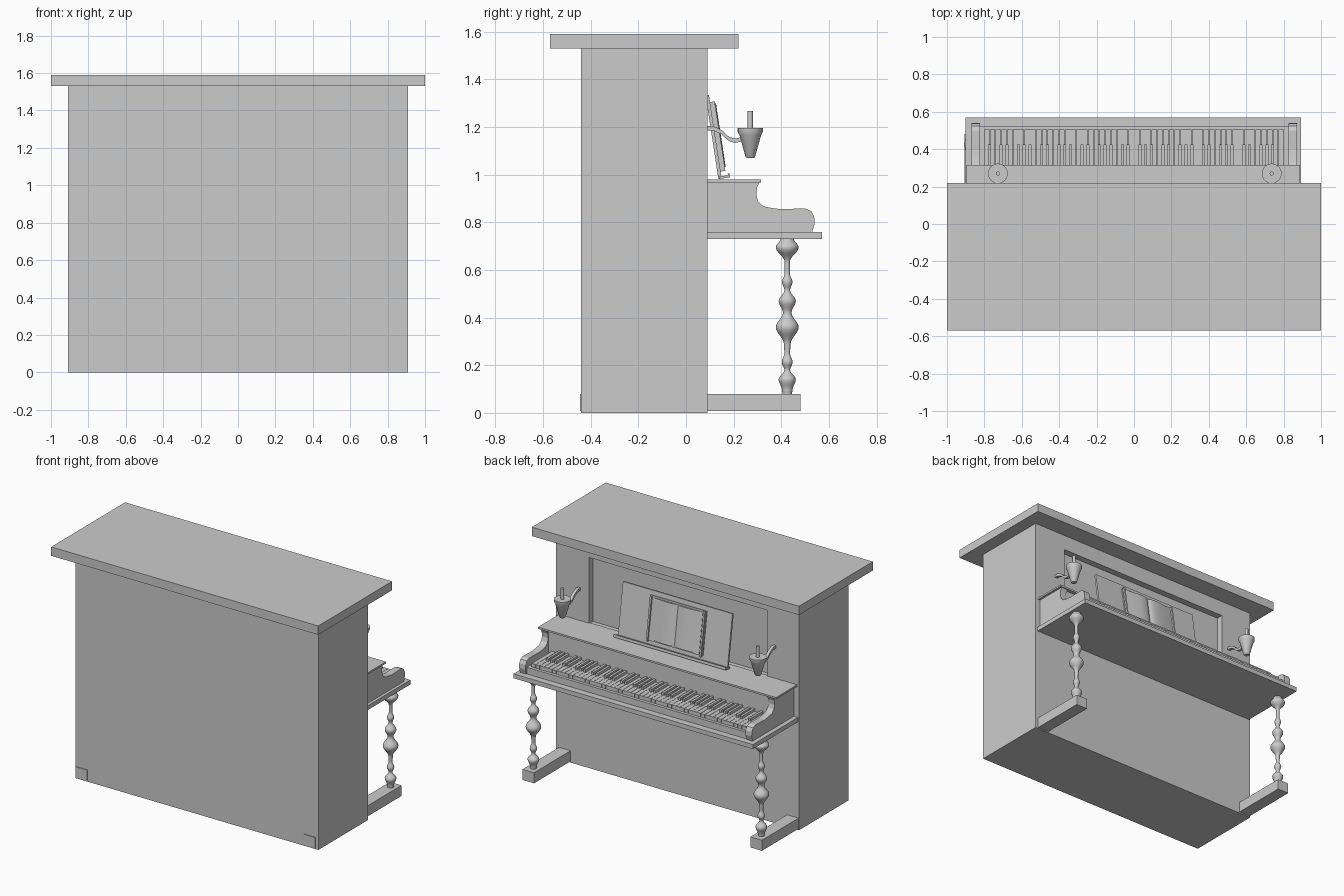
import bpy, bmesh, math
from mathutils import Vector, Matrix

if "Cube" in bpy.data.objects:
    bpy.data.objects.remove(bpy.data.objects["Cube"])


def finish(name, bm, smooth=False):
    bmesh.ops.recalc_face_normals(bm, faces=bm.faces[:])
    me = bpy.data.meshes.new(name)
    bm.to_mesh(me)
    bm.free()
    ob = bpy.data.objects.new(name, me)
    bpy.context.collection.objects.link(ob)
    if smooth:
        bpy.ops.object.select_all(action='DESELECT')
        bpy.context.view_layer.objects.active = ob
        ob.select_set(True)
        bpy.ops.object.shade_smooth_by_angle(angle=math.radians(40))
    return ob


def add_box(bm, x0, x1, y0, y1, z0, z1):
    m = (Matrix.Translation(((x0 + x1) / 2, (y0 + y1) / 2, (z0 + z1) / 2))
         @ Matrix.Diagonal((x1 - x0, y1 - y0, z1 - z0, 1)))
    bmesh.ops.create_cube(bm, size=1, matrix=m)


def box(name, *dims):
    bm = bmesh.new()
    add_box(bm, *dims)
    return finish(name, bm)


def extrude(name, pts, vec, smooth=False):
    bm = bmesh.new()
    f = bm.faces.new([bm.verts.new(p) for p in pts])
    r = bmesh.ops.extrude_face_region(bm, geom=[f])
    bmesh.ops.translate(bm, vec=vec, verts=[v for v in r['geom'] if isinstance(v, bmesh.types.BMVert)])
    return finish(name, bm, smooth)


def lathe(name, prof, x, y, seg=24):
    bm = bmesh.new()
    rings = [[bm.verts.new((x + r * math.cos(2 * math.pi * i / seg),
                            y + r * math.sin(2 * math.pi * i / seg), z)) for i in range(seg)]
             for z, r in prof]
    for a, b in zip(rings, rings[1:]):
        for i in range(seg):
            j = (i + 1) % seg
            bm.faces.new((a[i], a[j], b[j], b[i]))
    bm.faces.new(rings[0])
    bm.faces.new(rings[-1])
    return finish(name, bm, True)


def ease(prof, n=6):
    # rounded bulges and necks between the given radii
    out = []
    for (z0, r0), (z1, r1) in zip(prof, prof[1:]):
        for k in range(n):
            t = k / n
            out.append((z0 + (z1 - z0) * t, r0 + (r1 - r0) * (1 - math.cos(math.pi * t)) / 2))
    return out + [prof[-1]]


# cabinet with recessed upper panel
body = box("cabinet", -0.91, 0.91, -0.44, 0.09, 0, 1.53)
cutter = box("recess_cutter", -0.67, 0.665, 0.045, 0.2, 0.975, 1.425)
mod = body.modifiers.new("recess", 'BOOLEAN')
mod.object = cutter
mod.operation = 'DIFFERENCE'
mod.solver = 'EXACT'
bpy.context.view_layer.objects.active = body
bpy.ops.object.modifier_apply(modifier=mod.name)
bpy.data.objects.remove(cutter)
box("lid", -1, 1, -0.57, 0.22, 1.53, 1.59)

# keyboard housing
box("key_bed", -0.9, 0.892, 0.08, 0.57, 0.73, 0.76)
box("shelf", -0.895, 0.888, 0.08, 0.315, 0.968, 0.98)
box("fallboard", -0.83, 0.83, 0.26, 0.29, 0.76, 0.97)
box("key_slip", -0.83, 0.83, 0.29, 0.525, 0.76, 0.805)
cheek = [(0.08, 0.76), (0.53, 0.76), (0.54, 0.795), (0.538, 0.825), (0.525, 0.848), (0.50, 0.858),
         (0.45, 0.857), (0.40, 0.855), (0.36, 0.86), (0.325, 0.867), (0.303, 0.888),
         (0.295, 0.915), (0.298, 0.945), (0.31, 0.97), (0.08, 0.97)]
for side, x in (("left", -0.87), ("right", 0.825)):
    extrude("cheek_" + side, [(x, y, z) for y, z in cheek], (0.047, 0, 0))

# keys: 52 white, black ones in groups of two and three
bw, bb = bmesh.new(), bmesh.new()
w = 1.606 / 52
for i in range(52):
    x = -0.803 + i * w
    add_box(bw, x + 0.001, x + w - 0.001, 0.285, 0.505, 0.80, 0.83)
    if i < 51 and i % 7 not in (1, 4):
        add_box(bb, x + w - 0.008, x + w + 0.008, 0.285, 0.425, 0.825, 0.848)
finish("white_keys", bw)
finish("black_keys", bb)

# feet and turned legs
leg = ease([(0.08, 0.02), (0.095, 0.022), (0.14, 0.036), (0.18, 0.012), (0.213, 0.023), (0.25, 0.012),
            (0.29, 0.014), (0.36, 0.048), (0.42, 0.018), (0.47, 0.036), (0.515, 0.012), (0.55, 0.022),
            (0.585, 0.011), (0.635, 0.011), (0.695, 0.048), (0.73, 0.028)])
for side, x in (("left", -0.862), ("right", 0.845)):
    box("foot_" + side, x - 0.043, x + 0.043, -0.445, 0.48, 0.008, 0.08)
    lathe("leg_" + side, leg, x, 0.425)

# candle holders: cup, candle and curved bracket
cup = [(1.07, 0.016), (1.075, 0.02), (1.165, 0.045), (1.18, 0.053), (1.195, 0.053)]
arm_path = [(0.08, 1.195), (0.115, 1.195), (0.15, 1.178), (0.18, 1.15), (0.205, 1.142), (0.24, 1.15)]
for side, x in (("left", -0.728), ("right", 0.736)):
    lathe("candle_cup_" + side, cup, x, 0.27)
    lathe("candle_" + side, [(1.19, 0.011), (1.267, 0.011)], x, 0.27, 16)
    top = [(x - 0.01, y, z + 0.009) for y, z in arm_path]
    low = [(x - 0.01, y, z - 0.009) for y, z in reversed(arm_path)]
    extrude("candle_arm_" + side, top + low, (0.02, 0, 0), True)

# music desk, built flat (u up the slope, n outward) then leaned back
lean = (Matrix.Translation((-0.005, 0.14, 0.982))
        @ Matrix.Rotation(math.radians(8.7), 4, 'X'))


def leaned(ob):
    ob.data.transform(lean)


leaned(box("music_desk", -0.41, 0.41, -0.004, 0.01, 0, 0.355))
leaned(box("music_ledge", -0.42, 0.42, 0, 0.045, 0, 0.01))
leaned(box("music_ledge_lip", -0.42, 0.42, 0.038, 0.045, 0.01, 0.018))
leaned(box("book_cover", -0.225, 0.195, 0.01, 0.018, 0.035, 0.325))

# open pages as a curved block
n = 12
half = [(0.185 * k / n, 0.02 + 0.014 * math.sin(math.pi * (k / n) ** 0.6)) for k in range(n + 1)]
prof = [(-a, b) for a, b in reversed(half)] + half[1:]
pts = [(a - 0.015, b, 0.045) for a, b in prof] + [(0.17, 0.016, 0.045), (-0.20, 0.016, 0.045)]
leaned(extrude("book_pages", pts, (0, 0, 0.27), True))

# page holders at both edges of the book
for side, x in (("left", -0.215), ("right", 0.185)):
    leaned(box("page_holder_" + side, x - 0.006, x + 0.006, 0.01, 0.03, 0.03, 0.325))
